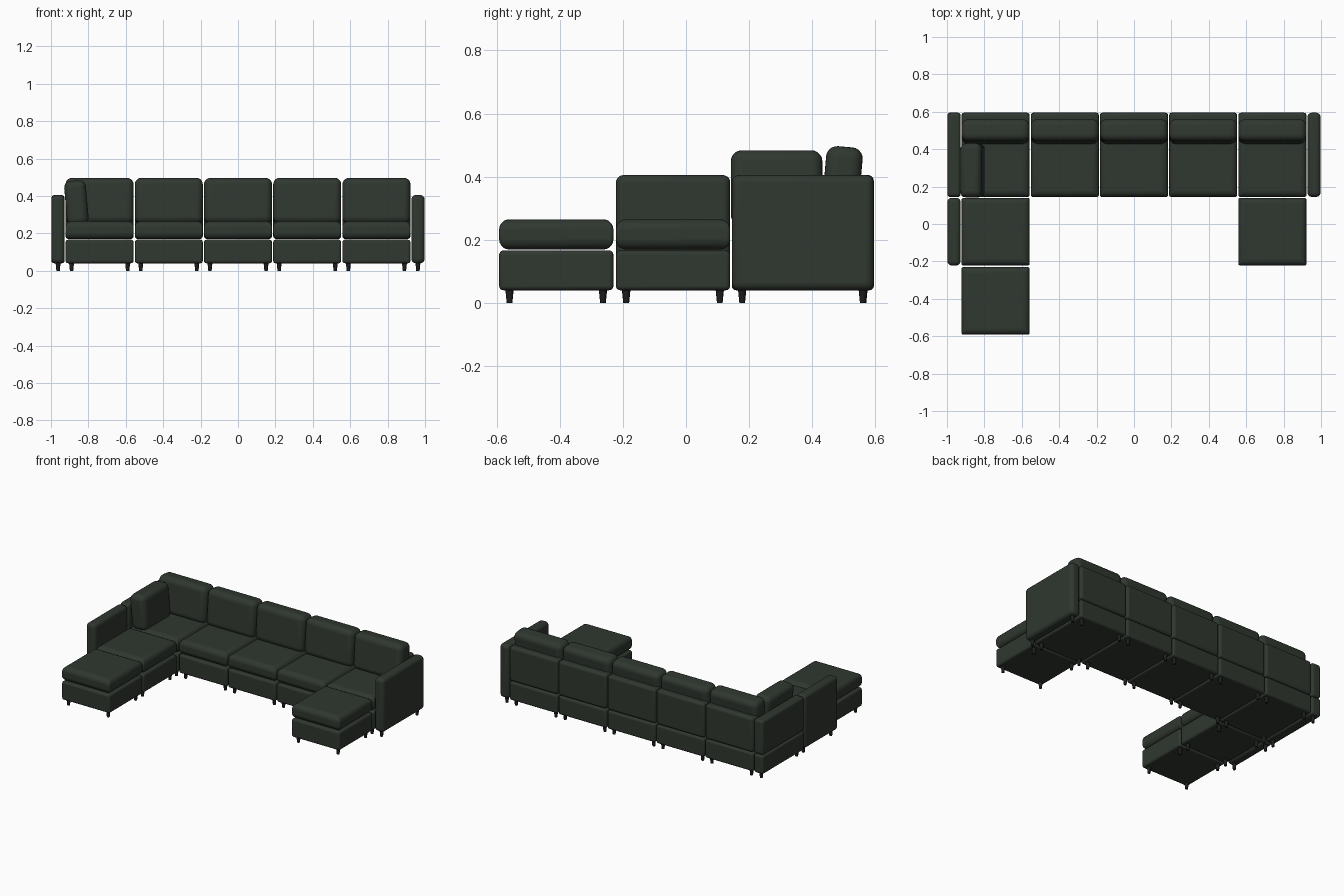
import bpy, bmesh, math

cube = bpy.data.objects.get("Cube")
if cube:
    bpy.data.objects.remove(cube, do_unlink=True)


def material(name, colour):
    mat = bpy.data.materials.new(name)
    mat.use_nodes = True
    mat.diffuse_color = colour
    bsdf = mat.node_tree.nodes["Principled BSDF"]
    bsdf.inputs["Base Color"].default_value = colour
    bsdf.inputs["Roughness"].default_value = 0.8
    return mat


FABRIC = material("dark green fabric", (0.029, 0.038, 0.029, 1))
LEG = material("black leg", (0.012, 0.013, 0.012, 1))


def finish(name, bm, mat, location=(0, 0, 0), rotation=(0, 0, 0)):
    mesh = bpy.data.meshes.new(name)
    bm.to_mesh(mesh)
    bm.free()
    mesh.materials.append(mat)
    ob = bpy.data.objects.new(name, mesh)
    ob.location, ob.rotation_euler = location, rotation
    bpy.context.collection.objects.link(ob)
    bpy.ops.object.select_all(action="DESELECT")
    ob.select_set(True)
    bpy.context.view_layer.objects.active = ob
    bpy.ops.object.shade_smooth_by_angle(angle=math.radians(40))
    return ob


def block(name, xs, ys, zs, radius, small=None, axis=2, rotation=(0, 0, 0)):
    """Upholstered box; edges running along axis get the small radius."""
    spans = (xs, ys, zs)
    size = [b - a for a, b in spans]
    centre = [(a + b) / 2 for a, b in spans]
    bm = bmesh.new()
    bmesh.ops.create_cube(bm, size=1)
    bmesh.ops.scale(bm, vec=size, verts=bm.verts)
    weight = bm.edges.layers.float.new("bevel_weight_edge")
    for e in bm.edges:
        d = e.verts[1].co - e.verts[0].co
        along = abs(d[axis]) > 1e-4
        e[weight] = small / radius if small and along else 1
    ob = finish(name, bm, FABRIC, centre, rotation)
    bevel = ob.modifiers.new("rounded edges", "BEVEL")
    bevel.limit_method = "WEIGHT"
    bevel.width = radius
    bevel.segments = 5
    return ob


def legs(name, xs, ys):
    for x in xs:
        for y in ys:
            bm = bmesh.new()
            bmesh.ops.create_cone(bm, cap_ends=True, segments=12,
                                  radius1=0.009, radius2=0.014, depth=0.05)
            finish(name, bm, LEG, (x, y, 0.025))


BASE, SEAT, ARM = (0.04, 0.166), (0.169, 0.265), (0.04, 0.405)
REAR, MIDDLE, FRONT = (0.145, 0.595), (-0.222, 0.14), (-0.592, -0.23)
LEFT, RIGHT = (-0.998, -0.927), (0.927, 0.998)
LEAN = math.radians(5)


def seat(name, cx, ys, cushion_back=None):
    xs = (cx - 0.182, cx + 0.182)
    block(name + "_base", xs, ys, BASE, 0.014)
    block(name + "_cushion", xs, (ys[0], cushion_back or ys[1]), SEAT,
          0.032, 0.01)
    legs(name + "_leg", (cx - 0.15, cx + 0.15), (ys[0] + 0.033, ys[1] - 0.033))


# Five seats in a row, each with a back frame and a leaning back cushion
for i in range(5):
    cx = (i - 2) * 0.37
    xs = (cx - 0.182, cx + 0.182)
    seat("sofa_seat", cx, REAR, 0.53)
    block("back_frame", xs, (0.522, 0.595), (0.169, 0.405), 0.018)
    block("back_cushion", xs, (0.436, 0.552), (0.25, 0.495), 0.035,
          rotation=(-LEAN, 0, 0))

# Chaise seat and the two footstools
seat("chaise_seat", -0.74, MIDDLE)
seat("front_footstool", -0.74, FRONT)
seat("side_footstool", 0.74, MIDDLE)

# Armrests
block("left_armrest", RIGHT, REAR, ARM, 0.024)
block("chaise_armrest", LEFT, MIDDLE, ARM, 0.024)
legs("armrest_leg", [0.962], (0.178, 0.56))
legs("armrest_leg", [-0.962], (-0.19, 0.107))

# Corner side: lower base, upper frame and leaning cushion
block("corner_side_base", LEFT, REAR, BASE, 0.014)
block("corner_side_frame", LEFT, REAR, (0.169, 0.405), 0.018)
block("corner_side_cushion", (-0.922, -0.806), (0.142, 0.432), (0.245, 0.482),
      0.035, rotation=(0, -LEAN, 0))
legs("corner_leg", [-0.962], (0.178, 0.56))
